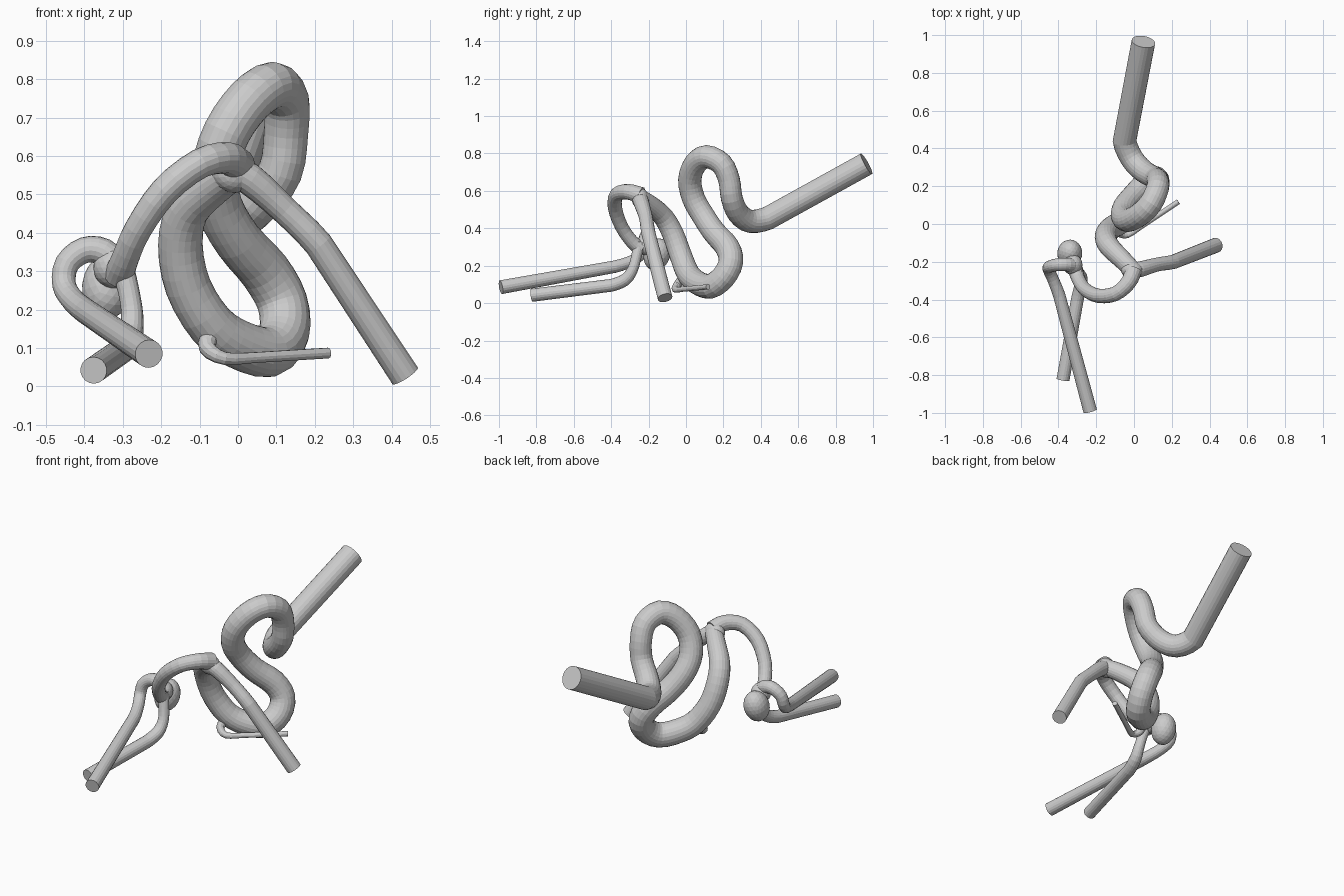
import bpy
import bmesh
from mathutils import Vector, Matrix, Euler


def smooth_path(points, steps, straight_end):
    """Rounded path through (x, y, z, radius) points; the last span may stay straight."""
    pts = [Vector(p) for p in points]
    end = pts.pop() if straight_end else None
    first = pts[0] * 2 - pts[1]
    if end is not None:
        span = (pts[-1] - pts[-2]).length
        last = pts[-1] + (end - pts[-1]).normalized() * span
    else:
        last = pts[-1] * 2 - pts[-2]
    ctrl = [first] + pts + [last]
    out = []
    for i in range(1, len(ctrl) - 2):
        a, b, c, d = ctrl[i - 1:i + 3]
        for s in range(steps):
            t = s / steps
            out.append(0.5 * (2 * b + (c - a) * t + (2 * a - 5 * b + 4 * c - d) * t * t
                              + (3 * b - a - 3 * c + d) * t ** 3))
    out.append(pts[-1])
    if end is not None:
        out.append(end)
    return out


def tube(name, points, sides=18, steps=3, straight_end=True):
    """Sweep a ring along the path, with flat caps on both ends."""
    path = smooth_path(points, steps, straight_end)
    pos = [p.to_3d() for p in path]
    bm = bmesh.new()
    rings = []
    side = None
    for i, p in enumerate(pos):
        before = (p - pos[i - 1]).normalized() if i else Vector()
        after = (pos[i + 1] - p).normalized() if i < len(pos) - 1 else Vector()
        tangent = (before + after).normalized()
        if side is None:
            side = tangent.orthogonal()
        side = (side - tangent * side.dot(tangent)).normalized()
        ring = []
        for k in range(sides):
            turn = Matrix.Rotation(6.2831853 * k / sides, 3, tangent)
            ring.append(bm.verts.new(p + turn @ side * path[i][3]))
        rings.append(ring)
    for r0, r1 in zip(rings, rings[1:]):
        for k in range(sides):
            n = (k + 1) % sides
            bm.faces.new((r0[k], r0[n], r1[n], r1[k]))
    bm.faces.new(rings[0][::-1])
    bm.faces.new(rings[-1])
    bmesh.ops.recalc_face_normals(bm, faces=bm.faces)
    return finish(name, bm)


def bulge(name, centre, size, tilt=(0, 0, 0)):
    bm = bmesh.new()
    bmesh.ops.create_icosphere(bm, subdivisions=3, radius=1)
    place = Matrix.LocRotScale(Vector(centre), Euler(tilt), Vector(size))
    bmesh.ops.transform(bm, matrix=place, verts=bm.verts)
    return finish(name, bm)


def finish(name, bm):
    mesh = bpy.data.meshes.new(name)
    bm.to_mesh(mesh)
    bm.free()
    obj = bpy.data.objects.new(name, mesh)
    bpy.context.collection.objects.link(obj)
    return obj


# Winding main vessel, listed from the fork back to its long straight end
tube("main_vessel", [
    (0.00, -0.25, 0.565, 0.046), (-0.06, -0.19, 0.525, 0.050), (-0.13, -0.12, 0.46, 0.055),
    (-0.15, -0.07, 0.37, 0.058), (-0.13, -0.03, 0.26, 0.060), (-0.07, 0.01, 0.16, 0.062),
    (0.00, 0.06, 0.11, 0.064), (0.08, 0.13, 0.09, 0.066), (0.12, 0.20, 0.14, 0.066),
    (0.115, 0.24, 0.22, 0.066), (0.07, 0.22, 0.30, 0.066), (0.00, 0.15, 0.38, 0.063),
    (-0.05, 0.09, 0.47, 0.062), (-0.06, 0.04, 0.56, 0.062), (-0.03, 0.02, 0.66, 0.062),
    (0.03, 0.05, 0.745, 0.062), (0.09, 0.11, 0.783, 0.062), (0.125, 0.19, 0.745, 0.060),
    (0.125, 0.23, 0.66, 0.058), (0.11, 0.245, 0.56, 0.058), (0.05, 0.28, 0.48, 0.060),
    (-0.01, 0.345, 0.437, 0.062), (-0.05, 0.44, 0.455, 0.063), (0.05, 0.965, 0.745, 0.063)],
    sides=22)

# Fork where the main vessel divides
bulge("fork", (-0.01, -0.245, 0.56), (0.058, 0.046, 0.056))

# Right branch with a straight end
tube("right_branch", [
    (-0.03, -0.25, 0.57, 0.042), (0.03, -0.24, 0.54, 0.042), (0.12, -0.215, 0.46, 0.037),
    (0.21, -0.20, 0.37, 0.038), (0.435, -0.112, 0.028, 0.040)])

# Left branch arching forward and down to the second fork
tube("left_branch", [
    (0.00, -0.24, 0.575, 0.046), (-0.03, -0.31, 0.595, 0.042), (-0.10, -0.37, 0.58, 0.039),
    (-0.19, -0.38, 0.51, 0.038), (-0.26, -0.345, 0.41, 0.036), (-0.295, -0.29, 0.33, 0.036),
    (-0.31, -0.24, 0.29, 0.040)], straight_end=False)

# Balloon-like swelling behind the second fork
bulge("swelling", (-0.34, -0.155, 0.26), (0.066, 0.070, 0.088), (-0.35, 0.1, 0))
bulge("swelling_neck", (-0.325, -0.215, 0.31), (0.052, 0.055, 0.055))

# Looping outer branch
tube("outer_branch", [
    (-0.31, -0.22, 0.31, 0.038), (-0.35, -0.215, 0.35, 0.036), (-0.40, -0.215, 0.355, 0.034),
    (-0.445, -0.225, 0.32, 0.032), (-0.453, -0.24, 0.265, 0.031), (-0.43, -0.29, 0.225, 0.031),
    (-0.395, -0.38, 0.195, 0.033), (-0.232, -0.99, 0.085, 0.037)])

# Inner branch dropping from the second fork
tube("inner_branch", [
    (-0.305, -0.25, 0.32, 0.032), (-0.285, -0.265, 0.25, 0.028), (-0.275, -0.285, 0.18, 0.029),
    (-0.282, -0.325, 0.125, 0.033), (-0.30, -0.40, 0.095, 0.034),
    (-0.376, -0.825, 0.042, 0.035)])

# Thin twig at the bottom of the main vessel
tube("thin_twig", [
    (-0.07, -0.01, 0.14, 0.026), (-0.08, -0.045, 0.10, 0.022), (-0.035, -0.058, 0.073, 0.017),
    (0.04, -0.012, 0.075, 0.014), (0.235, 0.118, 0.087, 0.014)], sides=12)
